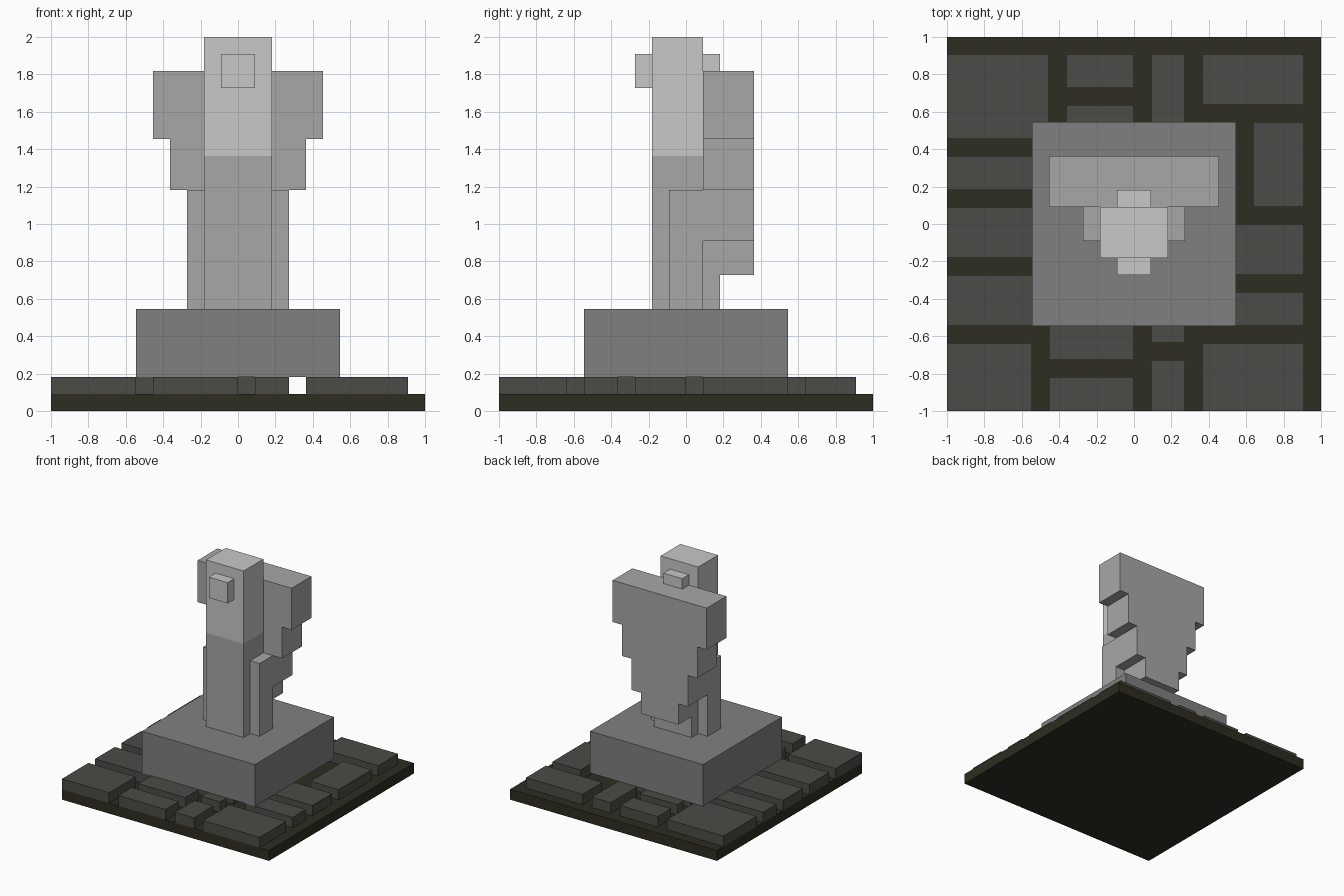
import bpy
import bmesh

U = 1 / 11  # one block of the grid

cube = bpy.data.objects.get("Cube")
if cube:
    bpy.data.objects.remove(cube, do_unlink=True)


def material(name, r, g, b):
    m = bpy.data.materials.new(name)
    m.use_nodes = True
    m.diffuse_color = (r, g, b, 1)
    m.node_tree.nodes["Principled BSDF"].inputs["Base Color"].default_value = (r, g, b, 1)
    return m


EARTH = material("dark earth", 0.026, 0.026, 0.016)
PAVING = material("paving grey", 0.070, 0.070, 0.061)
PLINTH = material("plinth grey", 0.216, 0.216, 0.216)
STONE = material("stone grey", 0.386, 0.386, 0.386)
PALE = material("pale stone", 0.578, 0.578, 0.578)


def finish(bm, name, *mats):
    bmesh.ops.recalc_face_normals(bm, faces=bm.faces)
    mesh = bpy.data.meshes.new(name)
    bm.to_mesh(mesh)
    bm.free()
    for m in mats:
        mesh.materials.append(m)
    obj = bpy.data.objects.new(name, mesh)
    bpy.context.collection.objects.link(obj)
    return obj


def add_box(bm, x, y, z):
    """Box between (low, high) pairs given in blocks."""
    for v in bmesh.ops.create_cube(bm, size=1)["verts"]:
        v.co = [U * (r[0] if c < 0 else r[1]) for c, r in zip(v.co, (x, y, z))]


def box(name, mat, x, y, z):
    bm = bmesh.new()
    add_box(bm, x, y, z)
    return finish(bm, name, mat)


# Ground slab and plinth
box("ground_slab", EARTH, (-11, 11), (-11, 11), (0, 1))
box("plinth", PLINTH, (-6, 6), (-6, 6), (2, 6))

# Paving stones: columns of stones sharing an x range, with their y ranges
paving = [
    ((-11, -5), [(5, 10), (2, 4), (-2, 1), (-6, -3)]),
    ((-11, -6), [(-11, -7)]),
    ((-4, 0), [(8, 10), (6, 7)]),
    ((-5, 0), [(-8, -6), (-11, -9)]),
    ((1, 3), [(6, 10), (-7, -6), (-11, -8)]),
    ((4, 10), [(7, 10), (-11, -7)]),
    ((7, 10), [(1, 6)]),
    ((5, 10), [(-3, 0), (-6, -4)]),
    ((-4, 3), [(-5, 5)]),
]
bm = bmesh.new()
for x, rows in paving:
    for y in rows:
        add_box(bm, x, y, (1, 2))
finish(bm, "paving_stones", PAVING)

# Body column with a pale upper part
bm = bmesh.new()
add_box(bm, (-2, 2), (-2, 1), (6, 22))
bmesh.ops.bisect_plane(bm, geom=bm.verts[:] + bm.edges[:] + bm.faces[:],
                       plane_co=(0, 0, 15 * U), plane_no=(0, 0, 1))
for f in bm.faces:
    f.material_index = int(f.calc_center_median().z > 15 * U)
finish(bm, "body_column", STONE, PALE)

# Blocks on the front and back of the head
box("face_block", PALE, (-1, 1), (-3, -2), (19, 21))
box("head_back_block", PALE, (-1, 1), (1, 2), (19, 21))

# Side arms and tail
for side, x in (("right", (-3, -2)), ("left", (2, 3))):
    box(side + "_arm", STONE, x, (-1, 1), (6, 13))
box("tail", STONE, (-2, 2), (1, 2), (6, 8))

# Stepped wings: mirrored half outline, extruded backwards
half = [(2, 8), (2, 10), (3, 10), (3, 13), (4, 13), (4, 16), (5, 16), (5, 20)]
outline = half + [(-x, z) for x, z in reversed(half)]
bm = bmesh.new()
face = bm.faces.new([bm.verts.new((x * U, U, z * U)) for x, z in outline])
back = bmesh.ops.extrude_face_region(bm, geom=[face])["geom"]
bmesh.ops.translate(bm, vec=(0, 3 * U, 0),
                    verts=[g for g in back if isinstance(g, bmesh.types.BMVert)])
finish(bm, "wings", STONE)
